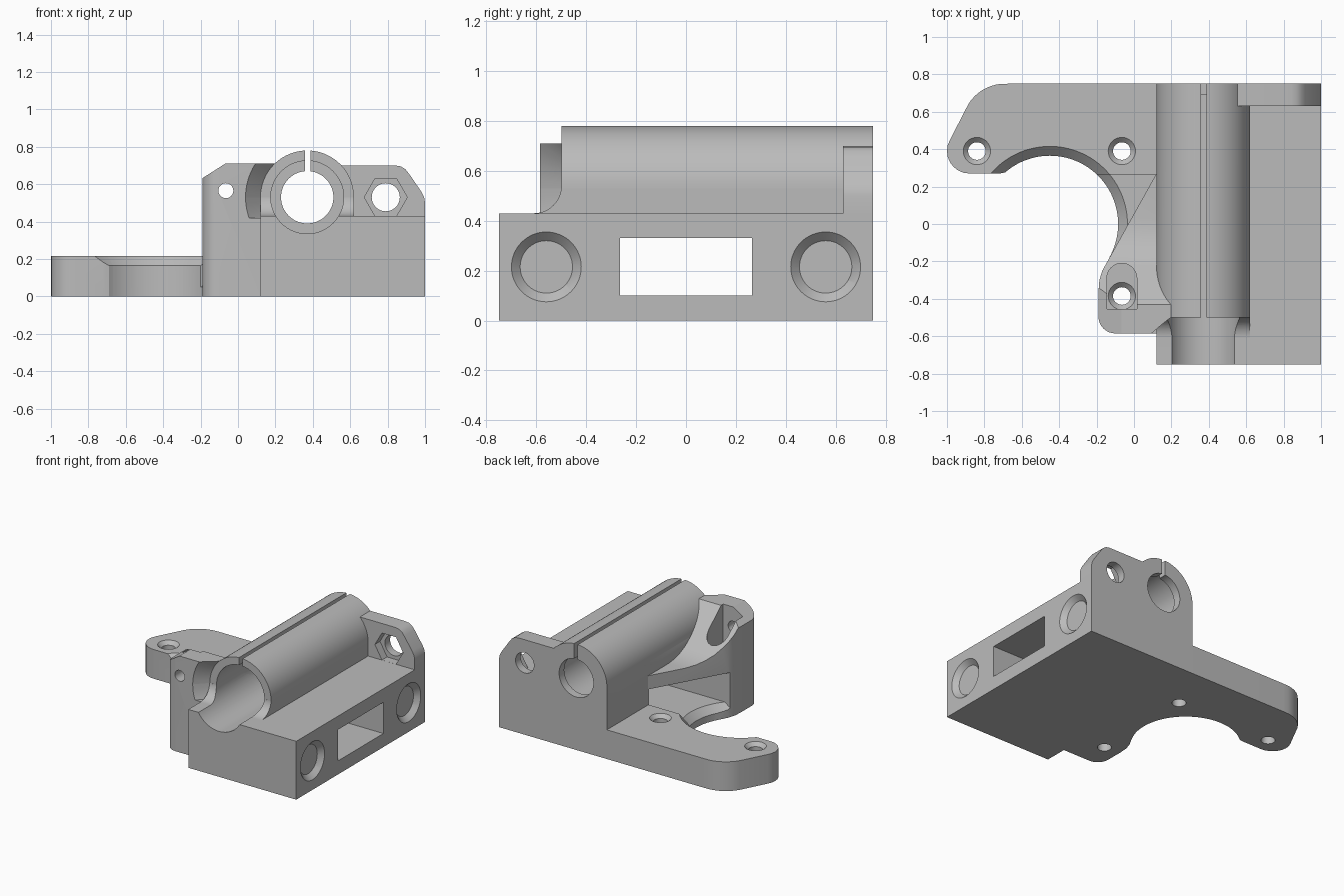
import bpy, bmesh
from math import sin, cos, pi, radians
from mathutils import Vector

cube = bpy.data.objects.get("Cube")
if cube:
    bpy.data.objects.remove(cube, do_unlink=True)


def finish(name, bm):
    bmesh.ops.recalc_face_normals(bm, faces=bm.faces)
    mesh = bpy.data.meshes.new(name)
    bm.to_mesh(mesh)
    bm.free()
    ob = bpy.data.objects.new(name, mesh)
    bpy.context.collection.objects.link(ob)
    return ob


def prism(name, pts, axis, a, b):
    """Extrude a 2D outline along an axis from a to b."""
    place = {"x": lambda u, v, w: (w, u, v),
             "y": lambda u, v, w: (u, w, v),
             "z": lambda u, v, w: (u, v, w)}[axis]
    bm = bmesh.new()
    low = [bm.verts.new(place(u, v, a)) for u, v in pts]
    high = [bm.verts.new(place(u, v, b)) for u, v in pts]
    bm.faces.new(low)
    bm.faces.new(high)
    for i in range(len(pts)):
        j = (i + 1) % len(pts)
        bm.faces.new((low[i], low[j], high[j], high[i]))
    return finish(name, bm)


def box(name, x0, x1, y0, y1, z0, z1):
    return prism(name, [(x0, y0), (x1, y0), (x1, y1), (x0, y1)], "z", z0, z1)


def rod(name, p0, p1, r0, r1=None, seg=64):
    """Cylinder or cone between two points."""
    p0, p1 = Vector(p0), Vector(p1)
    bm = bmesh.new()
    bmesh.ops.create_cone(bm, cap_ends=True, segments=seg, radius1=r0,
                          radius2=r0 if r1 is None else r1, depth=(p1 - p0).length)
    turn = (p1 - p0).to_track_quat("Z", "Y").to_matrix()
    bmesh.ops.rotate(bm, verts=bm.verts, matrix=turn)
    bmesh.ops.translate(bm, verts=bm.verts, vec=(p0 + p1) / 2)
    return finish(name, bm)


def arc(cx, cy, r, a0, a1, n=8):
    return [(cx + r * cos(radians(a0 + (a1 - a0) * i / n)),
             cy + r * sin(radians(a0 + (a1 - a0) * i / n))) for i in range(n + 1)]


def combine(ob, others, operation):
    for other in others:
        mod = ob.modifiers.new("bool", "BOOLEAN")
        mod.operation, mod.solver, mod.object = operation, "EXACT", other
        bpy.context.view_layer.objects.active = ob
        bpy.ops.object.modifier_apply(modifier=mod.name)
        bpy.data.objects.remove(other, do_unlink=True)
    return ob


def cut(ob, *others):
    return combine(ob, others, "DIFFERENCE")


def keep(ob, other):
    return combine(ob, [other], "INTERSECT")


TX, TZ = 0.37, 0.53      # bearing axis
CX, CR = -0.45, 0.365    # motor opening

# Motor plate with chamfered round opening
outline = [(0.2, 0.75), (-0.67, 0.75)] + arc(-0.69, 0.52, 0.23, 96, 148)
outline += arc(-0.88, 0.39, 0.12, 150, 270)
outline += [(-0.72, 0.27), (-0.685, 0.276), (-0.655, 0.292), (-0.63, 0.316),
            (CX, 0), (-0.13, -0.18), (0.2, -0.18)]
plate = prism("motor_plate", outline, "z", 0, 0.215)
cut(plate, rod("opening", (CX, 0, -0.1), (CX, 0, 0.5), CR, seg=128),
    rod("opening_chamfer", (CX, 0, 0.155), (CX, 0, 0.235), CR - 0.01, CR + 0.07, 128))

# Corner post with a web sweeping down along the bearing
outline = [(0.25, -0.585)] + arc(-0.1, -0.495, 0.09, 270, 180)
outline += [(-0.19, -0.36), (-0.185, -0.3), (-0.17, -0.25), (0.12, 0.27), (0.25, 0.27)]
post = prism("corner_post", outline, "z", 0, 0.71)
sweep = [(-0.8, -0.1), (-0.8, 0.9), (-0.43, 0.9), (-0.43, 0.71), (-0.21, 0.52),
         (-0.16, 0.483), (-0.1, 0.455), (-0.04, 0.438), (0.03, 0.43), (0.5, 0.43), (0.5, -0.1)]
keep(post, prism("sweep", sweep, "x", -0.5, 0.5))
clearance = keep(rod("clearance", (TX, -0.602, TZ), (TX, -0.5, TZ), 0.346, 0.25),
                 box("clearance_limit", -0.5, 1, -1, 0, 0.42, 1))
slot = [(-0.145, -0.455), (0.015, -0.455)] + arc(-0.065, -0.29, 0.08, 0, 180, 16)
cut(post, clearance,
    prism("corner_chamfer", [(-0.3, 0.562), (-0.3, 0.9), (0.23, 0.9)], "y", -1, 0.5),
    prism("screw_slot", slot, "z", 0.43, 1),
    rod("front_hole", (-0.065, -0.7, 0.565), (-0.065, -0.4, 0.565), 0.04, seg=32))

# Main block, bearing housing and nut lug
body = box("carriage_body", 0.12, 1, -0.75, 0.75, 0, 0.43)
cradle = cut(box("cradle", 0.12, 0.62, -0.61, 0.75, 0.3, TZ),
             rod("front_fillet", (0, -0.61, 0.54), (1, -0.61, 0.54), 0.11))
housing = rod("bearing_housing", (TX, -0.5, TZ), (TX, 0.75, TZ), 0.25, seg=96)
lug = prism("nut_lug", [(0.4, 0.35), (0.4, 0.7), (0.84, 0.7), (0.87, 0.695), (0.895, 0.68),
                        (0.915, 0.655), (0.98, 0.56), (0.995, 0.53), (1, 0.5), (1, 0.35)],
            "y", 0.63, 0.75)
combine(body, [cradle, housing, lug, plate, post], "UNION")

# Bearing bore, narrow rear opening and clamp slit
cut(body, rod("bore", (TX, -0.9, TZ), (TX, 0.69, TZ), 0.195, seg=96),
    rod("rear_opening", (TX, 0.5, TZ), (TX, 0.9, TZ), 0.14),
    box("clamp_slit", 0.358, 0.387, -0.9, 0.9, TZ, 1))

# Belt window with chamfered lip towards the motor opening
cut(body, box("belt_window", -0.4, 1.1, -0.265, 0.265, 0.1, 0.33),
    keep(rod("lip", (CX, 0, 0.04), (CX, 0, 0.12), CR - 0.01, CR + 0.07, 128),
         box("lip_limit", -1, 0.3, -0.265, 0.265, 0, 0.5)))

# Two countersunk cross-rod holes
for y in (-0.56, 0.56):
    low = 0.12 if y < 0 else 0.05
    rod_hole = rod("rod_hole", (low, y, 0.215), (1.1, y, 0.215), 0.105)
    if y > 0:
        keep(rod_hole, box("above_plate", 0.12, 2, 0, 1, 0, 1))
    cut(body, rod_hole,
        rod("rod_countersink", (0.965, y, 0.215), (1.0175, y, 0.215), 0.105, 0.1575))

# Motor screw holes
for x, y, z in ((-0.84, 0.39, 0.215), (-0.065, 0.39, 0.215), (-0.065, -0.385, 0.43)):
    cut(body, rod("screw_hole", (x, y, -0.1), (x, y, z + 0.1), 0.047, seg=32),
        rod("screw_countersink", (x, y, z - 0.026), (x, y, z + 0.005), 0.047, 0.078, 32))

# Hexagonal nut pocket and bolt hole in the lug
hexagon = arc(0.79, TZ, 0.115, 0, 300, 5)
cut(body, prism("nut_pocket", hexagon, "y", 0.5, 0.69),
    rod("bolt_hole", (0.79, 0.5, TZ), (0.79, 0.9, TZ), 0.075, seg=48))

# Single grey plastic
grey = bpy.data.materials.new("grey_plastic")
grey.use_nodes = True
colour = (0.5, 0.5, 0.5, 1)
grey.diffuse_color = colour
grey.node_tree.nodes["Principled BSDF"].inputs["Base Color"].default_value = colour
body.data.materials.clear()
body.data.materials.append(grey)
for face in body.data.polygons:
    face.material_index = 0

bpy.ops.object.select_all(action="DESELECT")
body.select_set(True)
bpy.context.view_layer.objects.active = body
bpy.ops.object.shade_smooth_by_angle(angle=radians(30))
